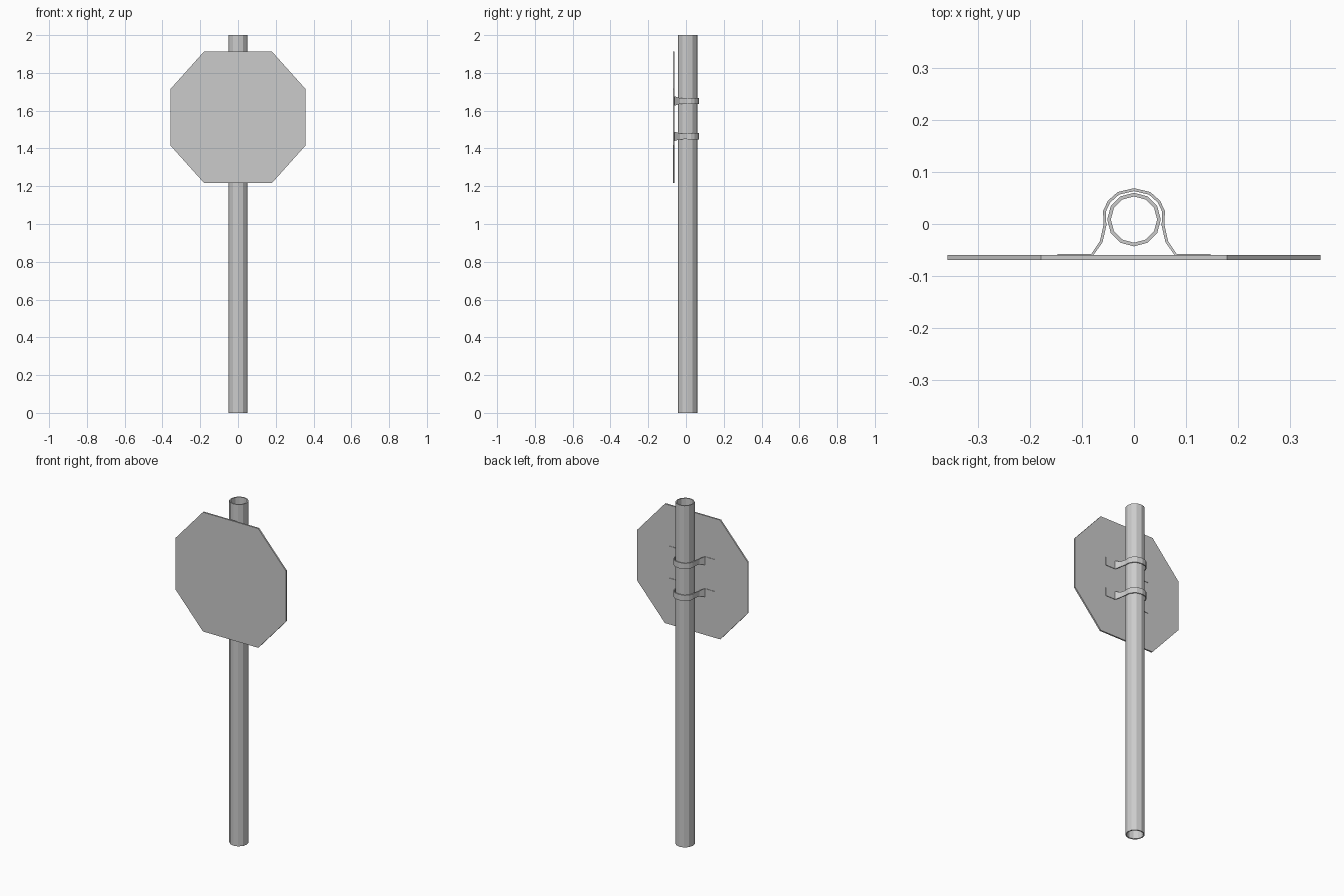
import bpy
from math import sin, cos, pi
from mathutils import Vector

if "Cube" in bpy.data.objects:
    bpy.data.objects.remove(bpy.data.objects["Cube"])

CY = 0.0085  # pole centre in y


def make(name, verts, faces):
    me = bpy.data.meshes.new(name)
    me.from_pydata(verts, [], faces)
    me.update()
    ob = bpy.data.objects.new(name, me)
    bpy.context.collection.objects.link(ob)
    return ob


# hollow pole: closed loop of four rings, 12 sides
N = 12
rings = [(0.0515, 0), (0.0515, 2), (0.0445, 2), (0.0445, 0)]
verts = [(r * sin(2 * pi * i / N), CY + r * cos(2 * pi * i / N), z)
         for r, z in rings for i in range(N)]
faces = []
for k in range(4):
    a, b = k * N, (k + 1) % 4 * N
    for i in range(N):
        j = (i + 1) % N
        faces.append((a + i, b + i, b + j, a + j))
make("pole", verts, faces)

# octagonal sign plate
half = [(0.179, 0.349), (0.358, 0.149), (0.358, -0.149), (0.179, -0.349)]
outline = half + [(-x, z) for x, z in reversed(half)]
n = len(outline)
verts = [(x, y, 1.565 + z) for y in (-0.069, -0.060) for x, z in outline]
faces = [tuple(reversed(range(n))), tuple(range(n, 2 * n))]
faces += [(i, (i + 1) % n, n + (i + 1) % n, n + i) for i in range(n)]
plate = make("sign_plate", verts, faces)

# clamp centre line (x, y, half height), right side from tab to back of pole
right = [(0.147, -0.060, 0.024), (0.081, -0.060, 0.024), (0.063, -0.034, 0.016),
         (0.056, -0.003, 0.015), (0.0565, 0.025, 0.016), (0.048, 0.043, 0.017),
         (0.030, 0.059, 0.017)]
path = right + [(0, 0.066, 0.017)] + [(-x, y, h) for x, y, h in reversed(right)]


def clamp(name, zc, t=0.0028):
    verts, faces = [], []
    pts = [Vector(p[:2]) for p in path]
    last = len(pts) - 1
    for i, p in enumerate(pts):
        d = (pts[min(i + 1, last)] - pts[max(i - 1, 0)]).normalized()
        nrm = Vector((d.y, -d.x)) * t
        h = path[i][2]
        for s, z in ((1, -h), (1, h), (-1, h), (-1, -h)):
            verts.append((p.x + s * nrm.x, p.y + s * nrm.y, zc + z))
    for i in range(last):
        a = 4 * i
        for k in range(4):
            m = (k + 1) % 4
            faces.append((a + k, a + 4 + k, a + 4 + m, a + m))
    e = 4 * last
    faces += [(0, 1, 2, 3), (e + 3, e + 2, e + 1, e)]
    return make(name, verts, faces)


parts = [clamp("upper_clamp", 1.651), clamp("lower_clamp", 1.464)]

# consistent outward normals
import bmesh
for ob in bpy.context.collection.objects:
    bm = bmesh.new()
    bm.from_mesh(ob.data)
    bmesh.ops.recalc_face_normals(bm, faces=bm.faces)
    bm.to_mesh(ob.data)
    bm.free()
